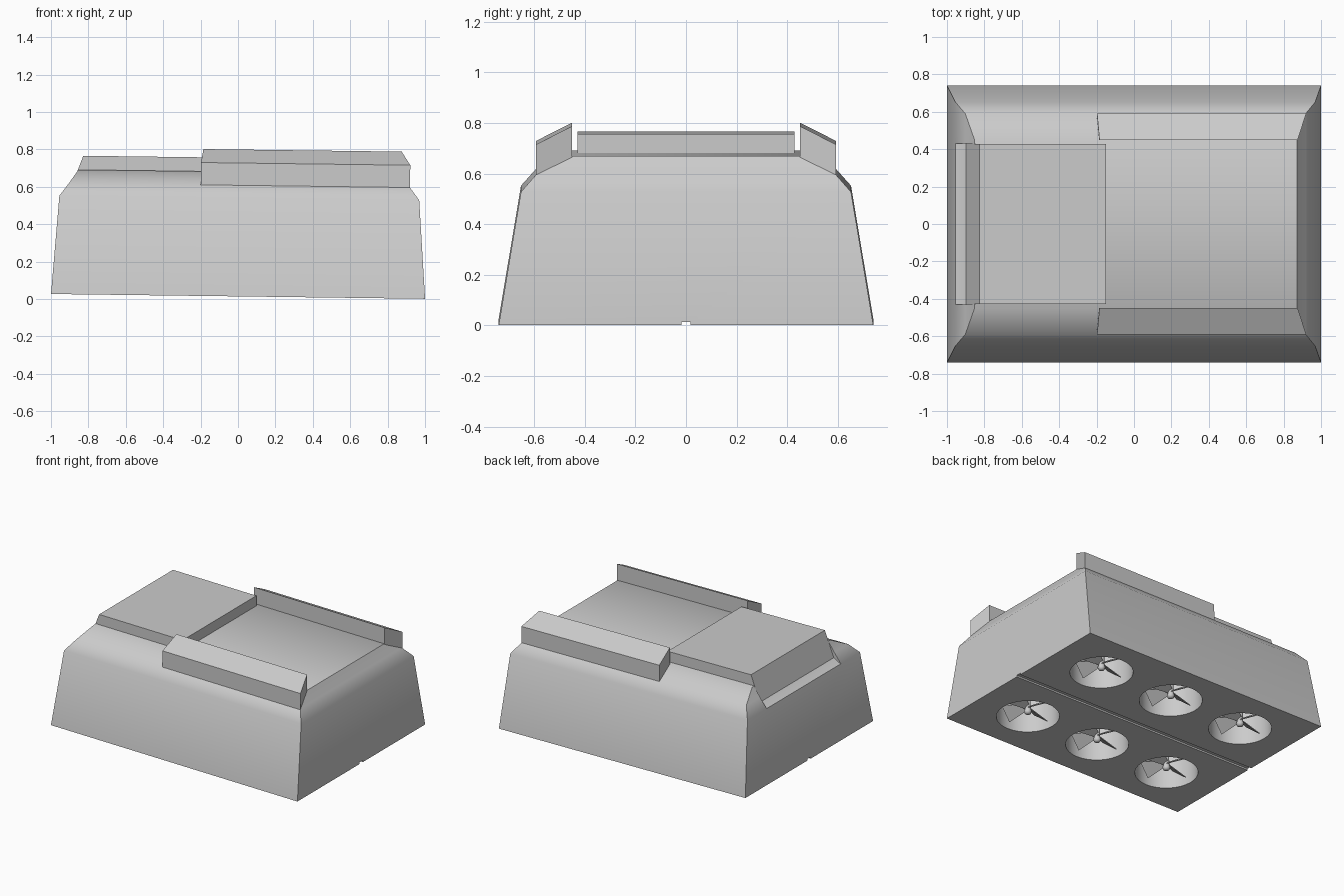
import bpy, bmesh, math
from mathutils import Matrix

if "Cube" in bpy.data.objects:
    bpy.data.objects.remove(bpy.data.objects["Cube"])

TILT = Matrix.Rotation(0.0128, 4, 'Y')   # whole unit leans slightly down to the right
BASE = 0.014


def loft(name, rings):
    """Closed solid through a stack of equal-length point loops."""
    bm = bmesh.new()
    loops = [[bm.verts.new(p) for p in r] for r in rings]
    n = len(loops[0])
    for a, b in zip(loops, loops[1:]):
        for i in range(n):
            j = (i + 1) % n
            bm.faces.new((a[i], a[j], b[j], b[i]))
    bm.faces.new(loops[0][::-1])
    bm.faces.new(loops[-1])
    bmesh.ops.recalc_face_normals(bm, faces=bm.faces)
    me = bpy.data.meshes.new(name)
    bm.to_mesh(me)
    bm.free()
    ob = bpy.data.objects.new(name, me)
    bpy.context.collection.objects.link(ob)
    return ob


def rect(x, y, z):
    return [(-x, -y, z), (x, -y, z), (x, y, z), (-x, y, z)]


def circle(cx, cy, r, z, n=32):
    return [(cx + r * math.cos(2 * math.pi * i / n),
             cy + r * math.sin(2 * math.pi * i / n), z) for i in range(n)]


def extrude_y(name, profile, y):
    return loft(name, [[(x, s * y, z) for x, z in profile] for s in (-1, 1)])


def activate(ob):
    bpy.ops.object.select_all(action='DESELECT')
    ob.select_set(True)
    bpy.context.view_layer.objects.active = ob


def cut(ob, cutter):
    m = ob.modifiers.new("cut", 'BOOLEAN')
    m.operation, m.solver, m.object = 'DIFFERENCE', 'EXACT', cutter
    activate(ob)
    bpy.ops.object.modifier_apply(modifier=m.name)
    bpy.data.objects.remove(cutter)


# Tapered housing with rounded shoulders
housing = loft("housing", [rect(1.0, 0.74, BASE), rect(0.962, 0.652, 0.54),
                           rect(0.91, 0.59, 0.61), rect(0.862, 0.452, 0.68)])

# Notch in the left end, fan wells and centre groove underneath
cut(housing, extrude_y("notch_cutter", [(-0.805, 0.835), (-0.905, 0.57), (-0.957, 0.54),
                                        (-1.2, 0.54), (-1.2, 0.835)], 0.43))
FANS = [(x, y) for x in (-0.6, 0, 0.6) for y in (-0.38, 0.38)]
for x, y in FANS:
    cut(housing, loft("well_cutter", [circle(x, y, 0.21, -0.1), circle(x, y, 0.21, 0.27)]))
cut(housing, loft("groove_cutter", [rect(1.1, 0.018, -0.1), rect(1.1, 0.018, BASE + 0.012)]))
activate(housing)
bpy.ops.object.shade_smooth_by_angle(angle=math.radians(35))

# Raised cover on the left half of the top
extrude_y("raised_cover", [(-0.16, 0.755), (-0.837, 0.755), (-0.905, 0.57), (-0.16, 0.57)], 0.428)

# Sloped rails on both long sides of the top
for s, side in ((-1, "front"), (1, "back")):
    sect = [(0.592, 0.60), (0.592, 0.727), (0.45, 0.799), (0.45, 0.67)]
    left = [(-0.207 if y > 0.5 else -0.195, s * y, z) for y, z in sect]
    right = [(0.912 if y > 0.5 else 0.865, s * y, z) for y, z in sect]
    loft(side + "_rail", [left, right])

# Fans: slim hub with rounded tip and four pitched blades
for k, (fx, fy) in enumerate(FANS):
    hub = loft("fan_hub_%d" % k, [circle(fx, fy, r, z, 16) for r, z in
                                  ((0.008, 0.03), (0.02, 0.036), (0.026, 0.052),
                                   (0.02, 0.068), (0.018, 0.28))])
    activate(hub)
    bpy.ops.object.shade_smooth_by_angle(angle=math.radians(50))
    for b in range(4):
        blade = loft("fan_blade_%d_%d" % (k, b), [
            [(0.01, -0.02, -0.003), (0.01, 0.02, -0.003), (0.01, 0.02, 0.003), (0.01, -0.02, 0.003)],
            [(0.17, -0.065, -0.003), (0.17, 0.065, -0.003), (0.17, 0.065, 0.003), (0.17, -0.065, 0.003)]])
        blade.data.transform(Matrix.Translation((fx, fy, 0.085))
                             @ Matrix.Rotation(math.radians(90 * b + 20), 4, 'Z')
                             @ Matrix.Rotation(math.radians(38), 4, 'X'))

# Lean the finished unit
for ob in bpy.context.collection.objects:
    ob.data.transform(TILT)
